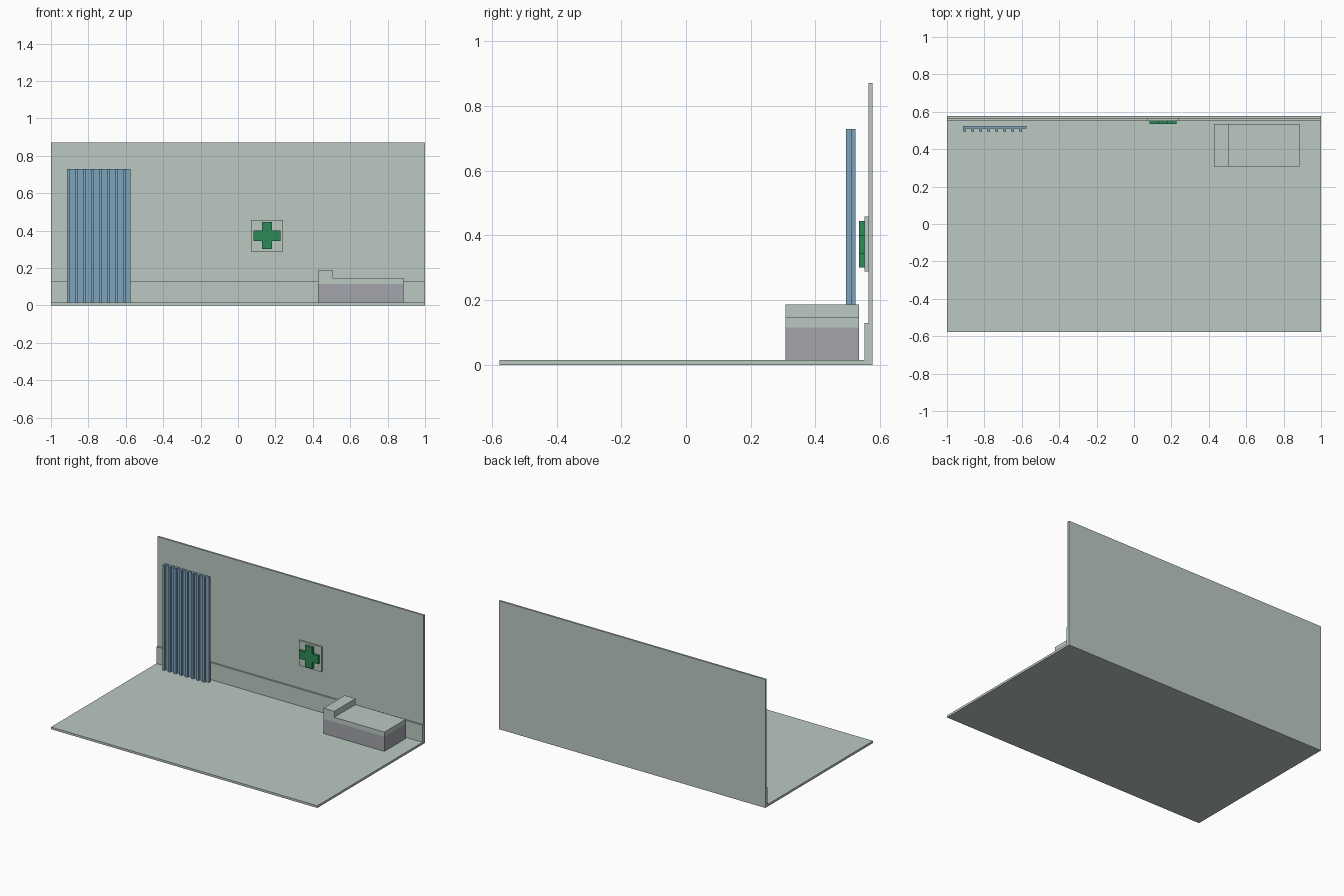
import bpy
import bmesh
from mathutils import Vector

cube = bpy.data.objects.get("Cube")
if cube:
    bpy.data.objects.remove(cube, do_unlink=True)


def material(name, rgb):
    mat = bpy.data.materials.new(name)
    mat.use_nodes = True
    mat.diffuse_color = (*rgb, 1)
    mat.node_tree.nodes["Principled BSDF"].inputs["Base Color"].default_value = (*rgb, 1)
    return mat


pale = material("pale sage", (0.503, 0.584, 0.539))
blue = material("curtain blue", (0.212, 0.366, 0.491))
green = material("cross green", (0.027, 0.258, 0.095))
grey = material("bed grey", (0.366, 0.376, 0.407))


def prism(name, mat, points, extrude):
    """Extrude a flat outline of 3D points along a vector."""
    bm = bmesh.new()
    face = bm.faces.new([bm.verts.new(p) for p in points])
    result = bmesh.ops.extrude_face_region(bm, geom=[face], use_keep_orig=True)
    verts = [g for g in result["geom"] if isinstance(g, bmesh.types.BMVert)]
    bmesh.ops.translate(bm, verts=verts, vec=Vector(extrude))
    bmesh.ops.recalc_face_normals(bm, faces=bm.faces)
    mesh = bpy.data.meshes.new(name)
    bm.to_mesh(mesh)
    bm.free()
    mesh.materials.append(mat)
    obj = bpy.data.objects.new(name, mesh)
    bpy.context.collection.objects.link(obj)
    return obj


def box(name, mat, x, y, z):
    outline = [(x[0], y[0], z[0]), (x[1], y[0], z[0]), (x[1], y[1], z[0]), (x[0], y[1], z[0])]
    return prism(name, mat, outline, (0, 0, z[1] - z[0]))


# Room shell
WALL, SKIRT, BACK, FLOOR = 0.564, 0.552, 0.577, 0.015
box("floor", pale, (-1, 1), (-BACK, WALL), (0, FLOOR))
box("back_wall", pale, (-1, 1), (WALL, BACK), (0, 0.872))
box("skirting_board", pale, (-1, 1), (SKIRT, WALL), (FLOOR, 0.13))

# Curtain: a comb-shaped profile, pleats facing the room
left, right, pitch, pleat = -0.915, -0.575, 0.0428, 0.016
front, base, rear = 0.495, 0.51, 0.524
comb = [(right, rear), (left, rear)]
for i in range(8):
    a = left + i * pitch
    b = a + pleat
    if i:
        comb.append((a, base))
    comb += [(a, front), (b, front), (b, base)]
comb.append((right, base))
prism("curtain", blue, [(x, y, FLOOR) for x, y in comb], (0, 0, 0.715))

# Wall sign with a raised cross
cx, cz = 0.155, 0.373
box("sign_panel", pale, (cx - 0.085, cx + 0.085), (SKIRT, WALL), (cz - 0.085, cz + 0.085))
arm, half = 0.072, 0.028
quarter = [(arm, -half), (arm, half), (half, half)]
cross = []
for turn in range(4):
    cross += quarter
    quarter = [(-v, u) for u, v in quarter]
prism("sign_cross", green, [(cx + u, SKIRT, cz + v) for u, v in cross], (0, -0.017, 0))

# Bed
bed_x, bed_y = (0.428, 0.884), (0.308, 0.535)
box("bed_base", grey, bed_x, bed_y, (FLOOR, 0.115))
box("mattress", pale, bed_x, bed_y, (0.115, 0.146))
box("pillow", pale, (bed_x[0], 0.508), bed_y, (0.146, 0.187))
